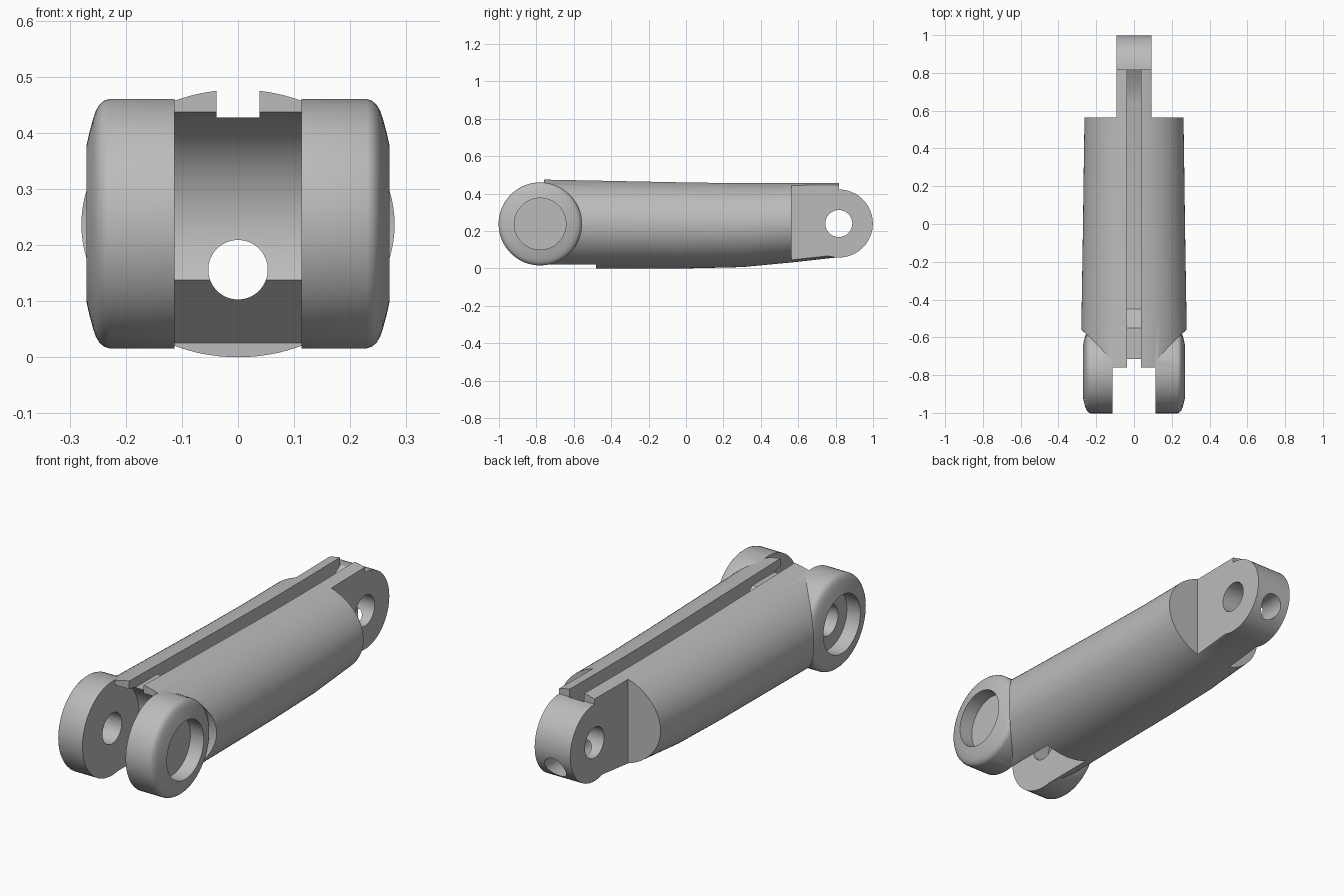
import bpy, bmesh
from math import cos, sin, tau, radians

if "Cube" in bpy.data.objects:
    bpy.data.objects.remove(bpy.data.objects["Cube"], do_unlink=True)

PIVOT = (-0.78, 0.238)      # y, z of the fork axis
TIP = (0.817, 0.24)         # y, z of the tongue axis


def loft(name, rings):
    """Skin a list of equal-length rings and cap both ends."""
    bm = bmesh.new()
    loops = [[bm.verts.new(p) for p in ring] for ring in rings]
    n = len(loops[0])
    for a, b in zip(loops, loops[1:]):
        for i in range(n):
            j = (i + 1) % n
            bm.faces.new((a[i], a[j], b[j], b[i]))
    bm.faces.new(loops[0])
    bm.faces.new(loops[-1])
    bmesh.ops.recalc_face_normals(bm, faces=bm.faces)
    mesh = bpy.data.meshes.new(name)
    bm.to_mesh(mesh)
    bm.free()
    ob = bpy.data.objects.new(name, mesh)
    bpy.context.collection.objects.link(ob)
    return ob


def prism(name, outline, x0, x1):
    """Extrude a (y, z) outline along x."""
    return loft(name, [[(x, y, z) for y, z in outline] for x in (x0, x1)])


def circle(centre, r, n=64):
    return [(centre[0] + r * cos(tau * i / n), centre[1] + r * sin(tau * i / n))
            for i in range(n)]


def box(y0, y1, z0, z1):
    return [(y0, z0), (y1, z0), (y1, z1), (y0, z1)]


def combine(target, tool, operation):
    """Apply a boolean and discard the tool."""
    mod = target.modifiers.new("cut", 'BOOLEAN')
    mod.operation = operation
    mod.solver = 'EXACT'
    mod.object = tool
    bpy.context.view_layer.objects.active = target
    bpy.ops.object.modifier_apply(modifier=mod.name)
    bpy.data.objects.remove(tool, do_unlink=True)


def cut(target, tool):
    combine(target, tool, 'DIFFERENCE')


# Tapered oval body: y, half width, bottom, top
stations = [(-0.76, 0.283, 0.0, 0.477), (-0.5, 0.278, 0.0, 0.472),
            (0.0, 0.270, 0.0, 0.462), (0.3, 0.266, 0.007, 0.458),
            (0.565, 0.262, 0.032, 0.458), (0.817, 0.260, 0.060, 0.460)]
N = 96
rings = []
for y, w, low, high in stations:
    mid, h = (low + high) / 2, (high - low) / 2
    rings.append([(w * cos(tau * i / N), y, mid + h * sin(tau * i / N))
                  for i in range(N)])
body = loft("link_body", rings)

# Fork gap: round clearance and sloped relief underneath
G = 0.113
cut(body, prism("gap_round", circle(PIVOT, 0.2), -G, G))
relief = [(-0.9, 0.235), (-0.61, 0.14), (-0.48, 0.025), (-0.48, -0.1),
          (-1.1, -0.1), (-1.1, 0.235)]
cut(body, prism("gap_relief", relief, -G, G))

# Fork ears with rounded outer rims
ear_profile = [(G, 0.222), (0.23, 0.222), (0.239, 0.219), (0.247, 0.212),
               (0.253, 0.202), (0.258, 0.188), (0.265, 0.162), (0.271, 0.135)]
for s in (1, -1):
    cut(body, prism("ear_seat", circle(PIVOT, 0.222), s * 0.18, s * 0.4))
    ear = loft("ear", [[(s * x, y, z) for y, z in circle(PIVOT, r)]
                       for x, r in ear_profile])
    combine(body, ear, 'UNION')
    cut(body, prism("counterbore", circle(PIVOT, 0.138), s * 0.2, s * 0.4))
cut(body, prism("fork_hole", circle(PIVOT, 0.072), -0.5, 0.5))

# Rear tongue: flat sides and a round end
T = 0.093
for s in (1, -1):
    cut(body, prism("tongue_side", box(0.565, 1.1, -0.1, 0.6), s * T, s * 0.4))
combine(body, prism("tongue_end", circle(TIP, 0.182), -T, T), 'UNION')
cut(body, prism("tongue_hole", circle(TIP, 0.072), -0.5, 0.5))

# Top groove with a deeper middle
groove = [(-0.9, 0.6), (-0.9, 0.427), (-0.55, 0.427), (-0.45, 0.34),
          (0.64, 0.34), (0.74, 0.372), (0.83, 0.427), (1.1, 0.427), (1.1, 0.6)]
cut(body, prism("groove", groove, -0.038, 0.038))

# Lengthwise bore
bore = [[(x, y, z) for x, z in circle((0, 0.156), 0.053)] for y in (-1.2, 1.2)]
cut(body, loft("bore", bore))

# Material and shading
grey = bpy.data.materials.new("light_grey")
grey.use_nodes = True
colour = (0.5, 0.5, 0.5, 1)
grey.diffuse_color = colour
grey.node_tree.nodes["Principled BSDF"].inputs["Base Color"].default_value = colour
body.data.materials.clear()
body.data.materials.append(grey)
for p in body.data.polygons:
    p.material_index = 0
bpy.ops.object.select_all(action='DESELECT')
body.select_set(True)
bpy.context.view_layer.objects.active = body
bpy.ops.object.shade_smooth_by_angle(angle=radians(25))
